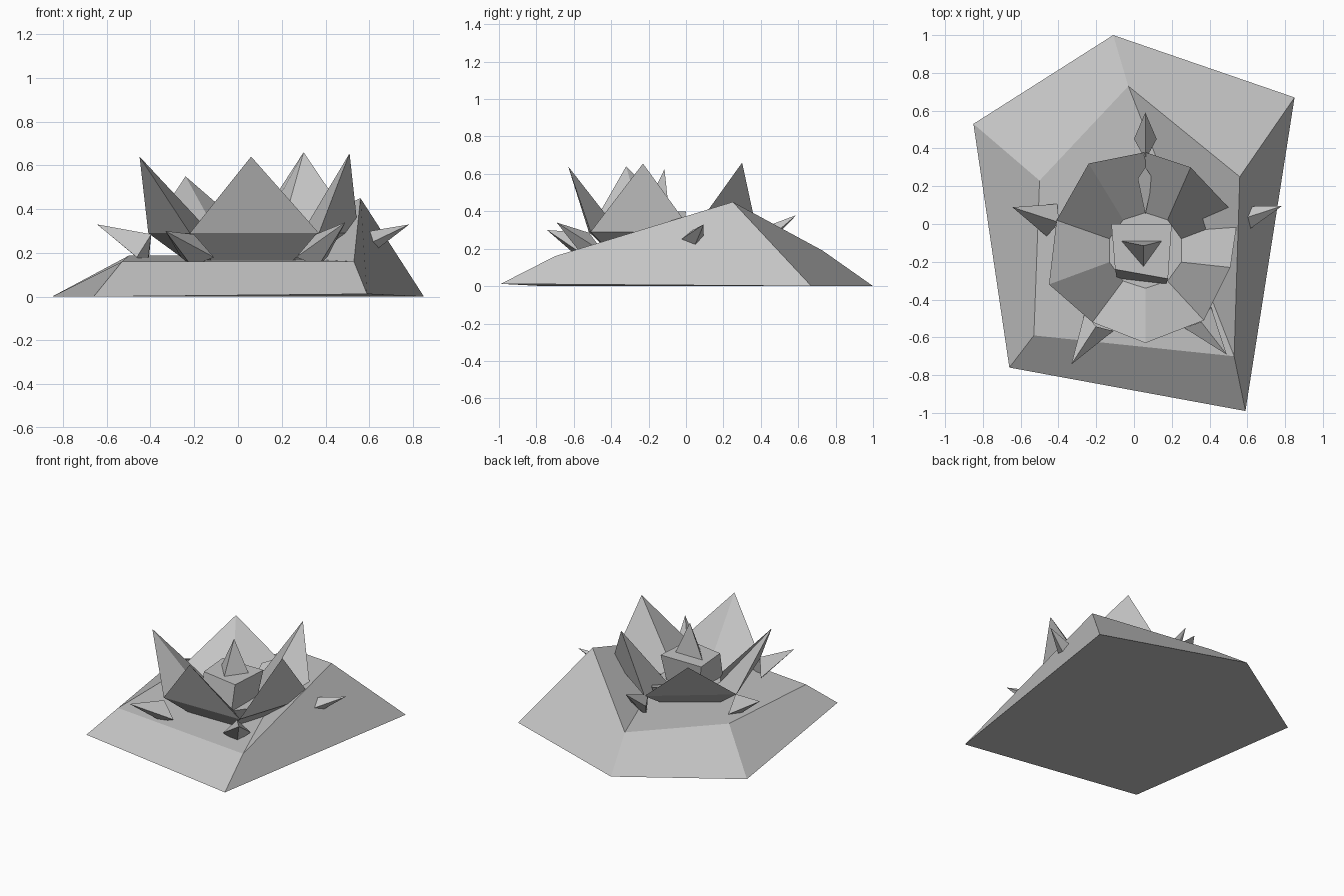
import bpy
import bmesh
from math import cos, sin, radians
from mathutils import Vector

old_cube = bpy.data.objects.get("Cube")
if old_cube:
    bpy.data.objects.remove(old_cube)

# One plain grey for everything
stone = bpy.data.materials.new("stone_grey")
stone.use_nodes = True
stone.diffuse_color = (0.55, 0.55, 0.55, 1)
stone.node_tree.nodes["Principled BSDF"].inputs["Base Color"].default_value = stone.diffuse_color

CENTER = Vector((0.06, -0.14, 0))


def polar(angle, radius, height, side=0.0):
    """Point around the flower centre, with an optional sideways offset."""
    a = radians(angle)
    return CENTER + Vector((radius * cos(a) - side * sin(a),
                            radius * sin(a) + side * cos(a), height))


def build(name, points, faces, fix_normals=True):
    bm = bmesh.new()
    verts = [bm.verts.new(p) for p in points]
    for face in faces:
        bm.faces.new([verts[i] for i in face])
    if fix_normals:
        bmesh.ops.recalc_face_normals(bm, faces=bm.faces)
    mesh = bpy.data.meshes.new(name)
    bm.to_mesh(mesh)
    bm.free()
    mesh.materials.append(stone)
    obj = bpy.data.objects.new(name, mesh)
    bpy.context.collection.objects.link(obj)
    return obj


def band(start_a, start_b, count):
    """Quads joining two closed rings of equal length."""
    return [(start_a + i, start_a + (i + 1) % count,
             start_b + (i + 1) % count, start_b + i) for i in range(count)]


# Rock base: five sloped sides, with one raised corner on top
foot = [(-0.66, -0.76, 0), (0.59, -0.99, 0.012), (0.85, 0.67, 0),
        (-0.11, 1.0, 0), (-0.85, 0.53, 0)]
crown = [(-0.53, -0.59, 0.16), (0.53, -0.70, 0.16), (0.56, 0.25, 0.45),
         (-0.03, 0.73, 0.19), (-0.50, 0.23, 0.187)]
build("rock_base", foot + crown,
      band(0, 5, 5) + [(4, 3, 2, 1, 0), (6, 7, 8), (5, 6, 8, 9)])

# Flower cup: pointed petals alternating with low valleys
tips = [(0.06, -0.63, 0.64), (0.51, -0.23, 0.655), (0.30, 0.30, 0.66),
        (-0.24, 0.32, 0.55), (-0.45, -0.32, 0.64)]
valleys = [(0.37, -0.51, 0.29), (0.55, 0.035, 0.29), (0.06, 0.38, 0.29),
           (-0.41, 0.02, 0.29), (-0.22, -0.52, 0.29)]
rim = [p for pair in zip(tips, valleys) for p in pair]
floor_ring = [polar(-90 + 36 * i, 0.2, 0.22) for i in range(10)]
under_ring = [polar(-54 + 72 * i, 0.25, 0.12) for i in range(5)]
faces = band(0, 10, 10) + [tuple(range(10, 20)), tuple(range(20, 25))]
for i in range(5):
    tip, right = 2 * i, 2 * i + 1
    left = (tip - 1) % 10
    faces.append((left, right, tip))
    faces.append((left, right, 20 + i, 20 + (i - 1) % 5))
build("flower_cup", rim + floor_ring + under_ring, faces)

# Small leaves below the valleys: angle, tip radius, tip height, side radius, half width
leaves = [("front_right_leaf", -123, 0.72, 0.30, 0.45, 0.09, 0.18),
          ("front_left_leaf", -52, 0.70, 0.34, 0.45, 0.09, 0.18),
          ("left_leaf", 18, 0.76, 0.33, 0.54, 0.07, 0.24),
          ("back_leaf", 90, 0.73, 0.38, 0.59, 0.06, 0.26),
          ("right_leaf", 162, 0.74, 0.33, 0.52, 0.09, 0.18)]
for name, angle, reach, height, side_r, half, side_z in leaves:
    points = [polar(angle, reach, height),
              polar(angle, side_r, side_z, half),
              polar(angle, side_r, side_z, -half),
              polar(angle, 0.48, 0.285),
              polar(angle, 0.50, 0.14)]
    build(name, points, [(0, 1, 3), (0, 3, 2), (0, 4, 1),
                         (0, 2, 4), (1, 4, 3), (2, 3, 4)])

# Narrow fold filling the back valley
fold = [polar(90, 0.44, 0.32), polar(90, 0.38, 0.31, 0.04),
        polar(90, 0.19, 0.24), polar(90, 0.38, 0.31, -0.04),
        polar(90, 0.38, 0.22)]
build("back_fold", fold, [(0, 1, 2, 3), (0, 4, 1), (1, 4, 2),
                          (2, 4, 3), (3, 4, 0)])

# Central block
top = [(-0.10, -0.24, 0.40), (0.18, -0.29, 0.40),
       (0.20, 0.0, 0.40), (-0.12, 0.0, 0.40)]
bottom = [(-0.09, -0.29, 0.2), (0.17, -0.32, 0.2),
          (0.17, -0.03, 0.2), (-0.08, -0.03, 0.2)]
build("center_block", bottom + top,
      band(0, 4, 4) + [(3, 2, 1, 0), (4, 5, 6, 7)])

# Three-sided spike on the block
spike = [(-0.07, -0.09, 0.39), (0.05, -0.23, 0.39),
         (0.15, -0.09, 0.39), (0.05, -0.115, 0.625)]
build("center_spike", spike, [(2, 1, 0), (0, 1, 3), (1, 2, 3), (2, 0, 3)])
